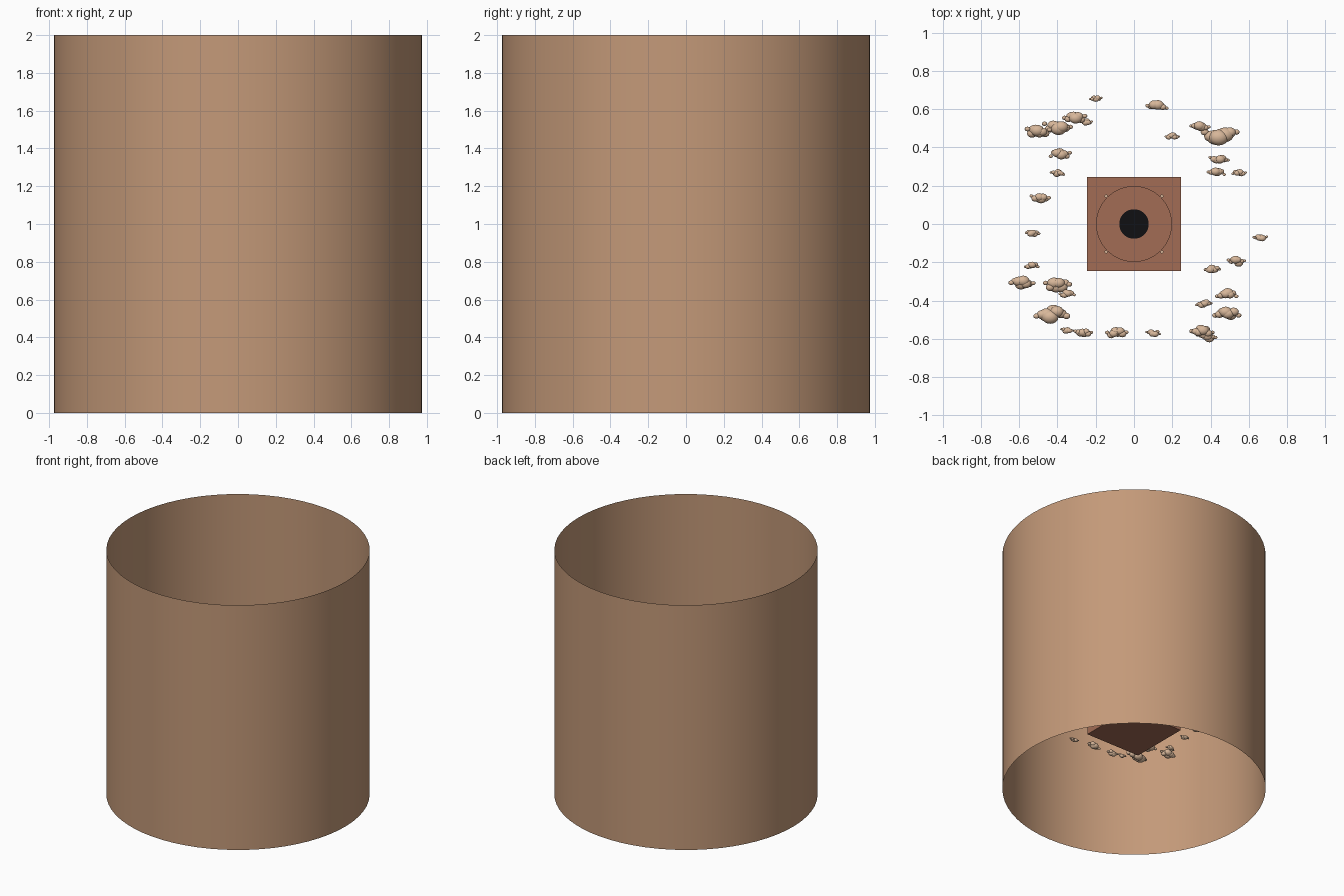
import bpy, bmesh, math, random
from mathutils import Matrix, Vector

if "Cube" in bpy.data.objects:
    bpy.data.objects.remove(bpy.data.objects["Cube"])

random.seed(4)

def material(name, rgb):
    m = bpy.data.materials.new(name)
    m.diffuse_color = (*rgb, 1)
    m.use_nodes = True
    m.node_tree.nodes["Principled BSDF"].inputs["Base Color"].default_value = m.diffuse_color
    return m

SAND = material("sand", (0.55, 0.32, 0.19))
CLAY = material("clay", (0.36, 0.15, 0.09))
PUFF = material("puff", (0.68, 0.47, 0.32))
BLACK = material("black", (0.005, 0.005, 0.006))

def finish(bm, name, mat, smooth=True):
    me = bpy.data.meshes.new(name)
    bm.to_mesh(me)
    bm.free()
    ob = bpy.data.objects.new(name, me)
    bpy.context.collection.objects.link(ob)
    me.materials.append(mat)
    if smooth:
        bpy.context.view_layer.objects.active = ob
        ob.select_set(True)
        bpy.ops.object.shade_smooth_by_angle()
        ob.select_set(False)
    return ob

def cylinder(name, r, z0, z1, mat, x=0, y=0, caps=True, n=64):
    bm = bmesh.new()
    bmesh.ops.create_cone(bm, cap_ends=caps, segments=n, radius1=r, radius2=r, depth=z1 - z0,
                          matrix=Matrix.Translation((x, y, (z0 + z1) / 2)))
    return finish(bm, name, mat)

# open surrounding wall
cylinder("outer_wall", 0.975, 0, 2, SAND, caps=False)

# square block with round plate, dark centre and four studs
TOP = 0.76
bm = bmesh.new()
bmesh.ops.create_cube(bm, size=1, matrix=Matrix.Translation((0, 0, (0.485 + TOP) / 2))
                      @ Matrix.Diagonal((0.49, 0.49, TOP - 0.485, 1)))
finish(bm, "block", CLAY, smooth=False)
cylinder("round_plate", 0.198, TOP, TOP + 0.02, CLAY)
cylinder("dark_centre", 0.077, TOP + 0.01, TOP + 0.025, BLACK)
for sx in (-1, 1):
    for sy in (-1, 1):
        cylinder("stud", 0.008, TOP, TOP + 0.022, PUFF, sx * 0.146, sy * 0.146, n=12)

# ring of lumpy puffs: x, y, width
PUFFS = [
    (-0.20, 0.655, 0.07), (0.12, 0.615, 0.12), (0.20, 0.458, 0.08), (-0.50, 0.485, 0.14),
    (-0.40, 0.51, 0.16), (-0.31, 0.555, 0.13), (-0.25, 0.535, 0.07), (-0.385, 0.365, 0.12),
    (-0.40, 0.265, 0.08), (-0.49, 0.14, 0.11), (-0.53, -0.048, 0.08), (-0.535, -0.218, 0.08),
    (-0.585, -0.31, 0.14), (-0.40, -0.32, 0.15), (-0.35, -0.365, 0.09), (-0.43, -0.47, 0.19),
    (-0.35, -0.555, 0.07), (-0.265, -0.567, 0.10), (-0.09, -0.57, 0.12), (0.10, -0.57, 0.08),
    (0.355, -0.56, 0.13), (0.38, -0.59, 0.11), (0.485, -0.465, 0.15), (0.365, -0.417, 0.09),
    (0.485, -0.37, 0.12), (0.41, -0.233, 0.09), (0.535, -0.195, 0.10), (0.66, -0.07, 0.08),
    (0.345, 0.51, 0.11), (0.45, 0.47, 0.20), (0.445, 0.338, 0.11), (0.43, 0.267, 0.10),
    (0.55, 0.267, 0.08)]

def puff(x, y, w):
    bm = bmesh.new()
    z = 0.645 + random.uniform(-0.015, 0.015)
    n = 8
    for i in range(n):
        t = 2 * i / (n - 1) - 1                      # -1..1 along the puff
        r = w * (0.09 + 0.13 * (1 - t * t)) * random.uniform(0.85, 1.1)
        p = Vector((x + t * (w / 2 - r), y + random.uniform(-0.09, 0.09) * w,
                    z + random.uniform(-0.06, 0.06) * w))
        bmesh.ops.create_uvsphere(bm, u_segments=16, v_segments=10, radius=1,
                                  matrix=Matrix.Translation(p) @ Matrix.Diagonal((r * 1.1, r * 0.9, r * 0.8, 1)))
    finish(bm, "puff", PUFF)

for p in PUFFS:
    puff(*p)
